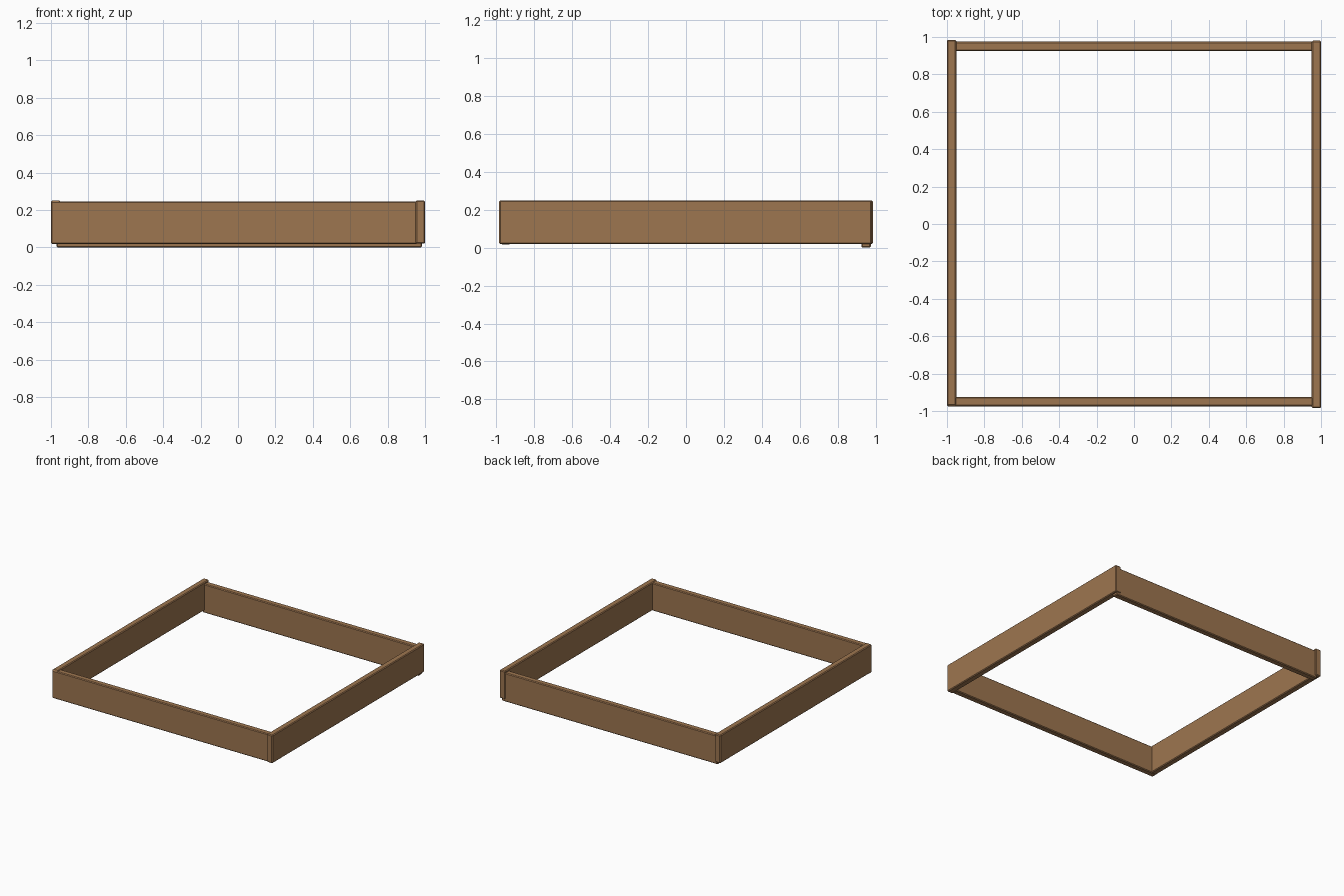
import bpy
from mathutils import Vector

cube = bpy.data.objects.get("Cube")
if cube:
    bpy.data.objects.remove(cube, do_unlink=True)

# Timber colour
wood = bpy.data.materials.new("brown_wood")
wood.use_nodes = True
colour = (0.34, 0.18, 0.08, 1)
wood.diffuse_color = colour
bsdf = wood.node_tree.nodes["Principled BSDF"]
bsdf.inputs["Base Color"].default_value = colour
bsdf.inputs["Roughness"].default_value = 0.8


def plank(name, low, high):
    """Board between two corners with chamfered edges."""
    low, high = Vector(low), Vector(high)
    bpy.ops.mesh.primitive_cube_add(size=1, location=(low + high) / 2)
    board = bpy.context.object
    board.name = name
    board.scale = high - low
    bpy.ops.object.transform_apply(location=False, rotation=False, scale=True)
    board.data.materials.append(wood)
    chamfer = board.modifiers.new("chamfer", 'BEVEL')
    chamfer.width = 0.006
    chamfer.segments = 1


# Side boards, running front to back
plank("right_side_plank", (-1, -0.97, 0.02), (-0.95, 0.985, 0.25))
plank("left_side_plank", (0.95, -0.985, 0.02), (1, 0.98, 0.25))

# Cross boards, set slightly lower than the sides
plank("front_plank", (-1, -0.975, 0.018), (0.96, -0.925, 0.245))
plank("back_plank", (-0.97, 0.925, 0), (0.985, 0.975, 0.235))
